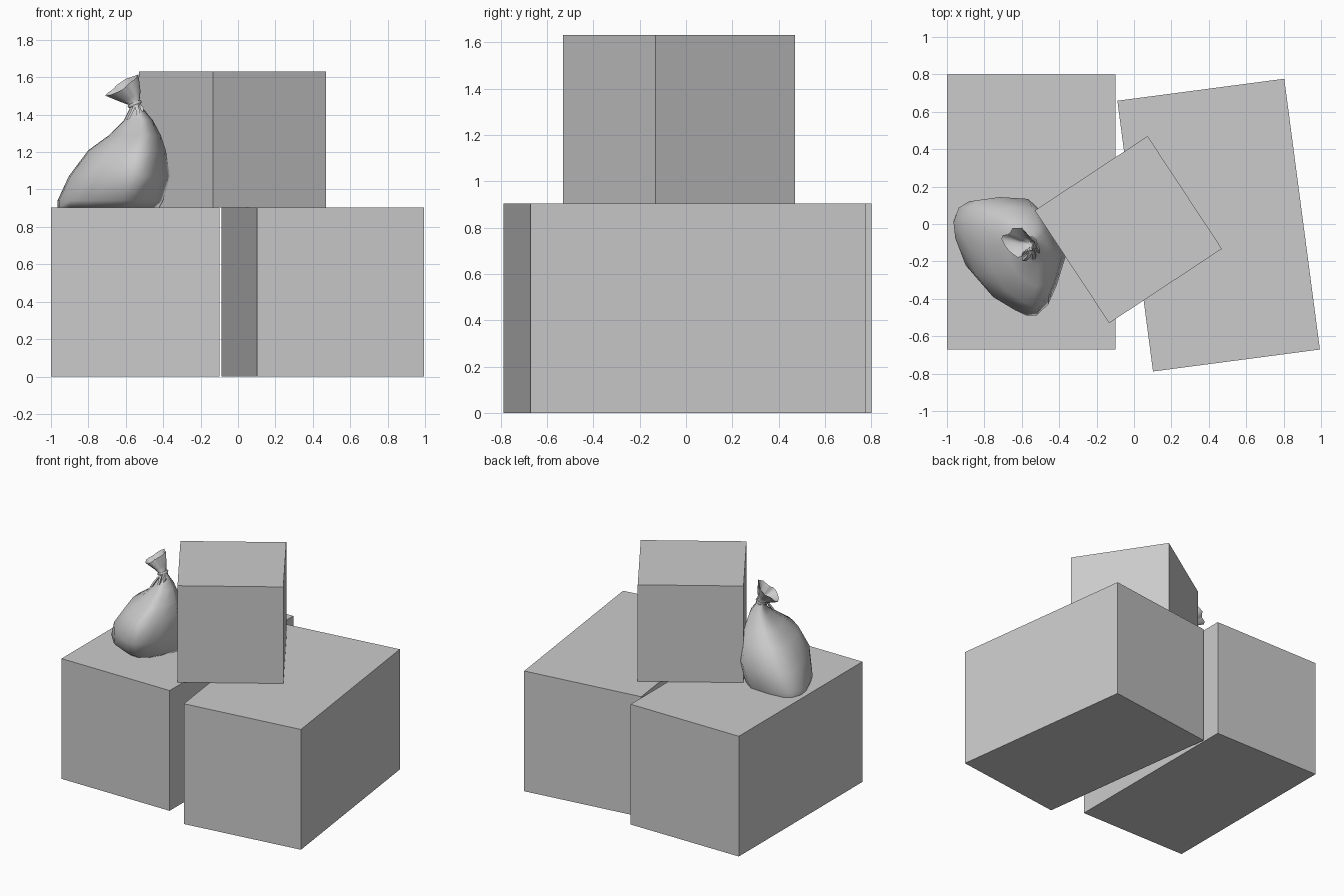
import bpy, bmesh, math
from mathutils import Vector

if "Cube" in bpy.data.objects:
    bpy.data.objects.remove(bpy.data.objects["Cube"])


def make(name, verts, faces, smooth=None):
    mesh = bpy.data.meshes.new(name)
    mesh.from_pydata(verts, [], faces)
    bm = bmesh.new()
    bm.from_mesh(mesh)
    bmesh.ops.recalc_face_normals(bm, faces=bm.faces)
    bm.to_mesh(mesh)
    bm.free()
    ob = bpy.data.objects.new(name, mesh)
    bpy.context.collection.objects.link(ob)
    if smooth:
        bpy.ops.object.select_all(action='DESELECT')
        ob.select_set(True)
        bpy.context.view_layer.objects.active = ob
        bpy.ops.object.shade_smooth_by_angle(angle=math.radians(smooth))
    return ob


def box(name, center, size, turn=0):
    bpy.ops.mesh.primitive_cube_add(size=1, location=center, rotation=(0, 0, math.radians(turn)))
    ob = bpy.context.object
    ob.name = name
    ob.scale = size
    return ob


def loft(name, rings, cap_start=True, cap_end=False, smooth=60):
    n = len(rings[0])
    verts = [p for r in rings for p in r]
    faces = [(k*n + i, k*n + (i+1) % n, (k+1)*n + (i+1) % n, (k+1)*n + i)
             for k in range(len(rings) - 1) for i in range(n)]
    if cap_start:
        faces.append(tuple(reversed(range(n))))
    if cap_end:
        faces.append(tuple(range(len(verts) - n, len(verts))))
    return make(name, verts, faces, smooth)


# Three crates
box("left_crate", (-0.55, 0.065, 0.4525), (0.9, 1.47, 0.905))
box("right_crate", (0.4525, -0.006, 0.4525), (0.9, 1.46, 0.905), 7.5)
box("top_crate", (-0.03, -0.03, 1.2685), (0.722, 0.722, 0.727), 33.4)

# Sack footprint, flattened on the side that leans on the top crate
outline = [(-.97, 0), (-.96, -.1), (-.9, -.27), (-.8, -.39), (-.67, -.46), (-.6, -.49),
           (-.54, -.49), (-.47, -.43), (-.42, -.33), (-.365, -.17), (-.43, -.06),
           (-.5, .06), (-.59, .135), (-.76, .145), (-.88, .13), (-.94, .09)]
unit = [((x + .667) / .303, (y + .172) / .318) for x, y in outline]


def ring(c, u, v, fold=0, round_off=False):
    c, u, v = Vector(c), Vector(u), Vector(v)
    pts = []
    for i, (a, b) in enumerate(unit):
        if round_off:
            ln = math.hypot(a, b)
            a, b = a / ln, b / ln
        s = 1 + (fold if i % 4 < 2 else -fold)
        pts.append(c + u * a * s + v * b * s)
    return pts


# Sack body: z, x range, y range
levels = [(.905, -.965, -.42, -.36, .125), (.94, -.965, -.40, -.41, .135),
          (1.07, -.905, -.364, -.49, .145), (1.21, -.80, -.385, -.44, .09),
          (1.29, -.69, -.412, -.33, .02), (1.37, -.61, -.455, -.22, -.03),
          (1.43, -.58, -.505, -.15, -.065)]
rings = [ring(((a+b)/2, (c+d)/2, z), ((b-a)/2, 0, 0), (0, (d-c)/2, 0))
         for z, a, b, c, d in levels]
# Tied neck and gathered, open mouth
rings += [ring((-.555, -.105, 1.462), (.028, 0, .010), (0, .028, 0), 0, True),
          ring((-.575, -.105, 1.495), (.048, 0, .027), (0, .038, .008), .12, True),
          ring((-.622, -.098, 1.555), (.080, 0, .054), (0, .072, .020), .12, True),
          ring((-.620, -.098, 1.550), (.072, 0, .048), (0, .064, .018), .12, True),
          ring((-.573, -.105, 1.498), (.036, 0, .020), (0, .028, .006), .12, True),
          ring((-.560, -.105, 1.472), (.010, 0, .004), (0, .010, 0), 0, True)]
loft("sack", rings, True, True)

# Cord wrapped round the neck
bpy.ops.mesh.primitive_torus_add(location=(-.553, -.105, 1.457), rotation=(0, -.4, 0),
                                 major_segments=10, minor_segments=6,
                                 major_radius=.030, minor_radius=.010)
bpy.context.object.name = "neck_cord"
bpy.ops.object.shade_smooth_by_angle(angle=math.radians(60))


# Loose cord ends
def cord(name, path, r=.009):
    sections = [[Vector(p) + Vector((sx * r, sy * r, sx * r * .4)) for sx, sy in
                 ((-1, -1), (1, -1), (1, 1), (-1, 1))] for p in path]
    loft(name, sections, True, True, 30)


cord("cord_end_left", [(-.55, -.13, 1.455), (-.565, -.17, 1.42), (-.588, -.19, 1.375)])
cord("cord_end_right", [(-.545, -.13, 1.455), (-.532, -.175, 1.41), (-.548, -.195, 1.34)])
cord("cord_end_side", [(-.53, -.115, 1.455), (-.512, -.14, 1.43), (-.525, -.165, 1.37)])
